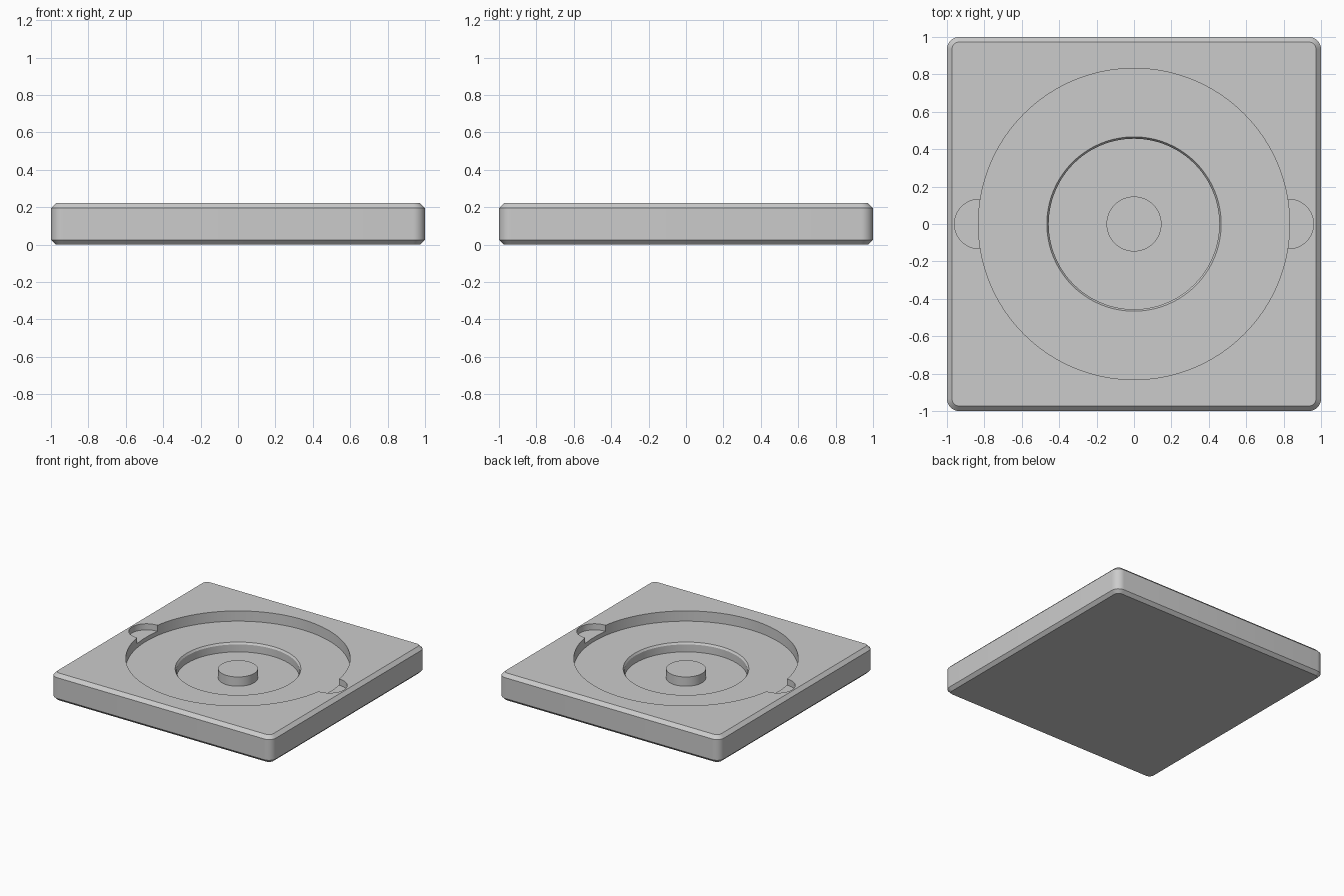
import bpy, bmesh, math

TOP, RECESS, FLOOR, NOTCH = 0.222, 0.138, 0.062, 0.172

old = bpy.data.objects.get("Cube")
if old:
    bpy.data.objects.remove(old)

grey = bpy.data.materials.new("plain grey")
grey.use_nodes = True
colour = (0.6, 0.6, 0.6, 1)
grey.diffuse_color = colour
grey.node_tree.nodes["Principled BSDF"].inputs["Base Color"].default_value = colour


def make_object(name, bm):
    bmesh.ops.recalc_face_normals(bm, faces=bm.faces)
    mesh = bpy.data.meshes.new(name)
    bm.to_mesh(mesh)
    bm.free()
    mesh.materials.append(grey)
    ob = bpy.data.objects.new(name, mesh)
    bpy.context.collection.objects.link(ob)
    return ob


def loft(name, rings):
    """Join stacked rings of equal length and cap both ends."""
    bm = bmesh.new()
    loops = [[bm.verts.new(p) for p in ring] for ring in rings]
    n = len(loops[0])
    for a, b in zip(loops, loops[1:]):
        for i in range(n):
            j = (i + 1) % n
            bm.faces.new((a[i], a[j], b[j], b[i]))
    bm.faces.new(loops[0])
    bm.faces.new(loops[-1])
    return make_object(name, bm)


def circle(r, z, n, cx=0):
    return [(cx + r * math.cos(math.tau * i / n), r * math.sin(math.tau * i / n), z)
            for i in range(n)]


def rounded_square(half, r, z, steps=8):
    pts = []
    for k in range(4):
        sx, sy = ((1, 1), (-1, 1), (-1, -1), (1, -1))[k]
        for i in range(steps + 1):
            a = math.pi / 2 * (k + i / steps)
            pts.append((sx * (half - r) + r * math.cos(a),
                        sy * (half - r) + r * math.sin(a), z))
    return pts


def cut(target, cutter):
    cutter.hide_render = True
    mod = target.modifiers.new("cut", 'BOOLEAN')
    mod.operation, mod.solver, mod.object = 'DIFFERENCE', 'EXACT', cutter
    bpy.context.view_layer.objects.active = target
    bpy.ops.object.modifier_apply(modifier=mod.name)
    bpy.data.objects.remove(cutter)


# Square block with rounded corners and chamfered top and bottom edges
tray = loft("tray", [rounded_square(h, r, z) for h, r, z in (
    (0.975, 0.04, 0), (1, 0.065, 0.025), (1, 0.065, TOP - 0.027), (0.973, 0.038, TOP))])

# Stepped round recess, leaving a round post standing in the middle
profile = ((0.147, RECESS), (0.147, FLOOR), (0.456, FLOOR), (0.456, RECESS - 0.015),
           (0.466, RECESS), (0.832, RECESS), (0.832, TOP + 0.1))
cut(tray, loft("recess_cutter", [circle(r, z, 128) for r, z in profile]))

# Finger notches at both sides of the recess
for side in (-1, 1):
    cut(tray, loft("notch_cutter", [circle(0.132, z, 64, side * 0.828)
                                    for z in (NOTCH, TOP + 0.1)]))

bpy.ops.object.select_all(action='DESELECT')
tray.select_set(True)
bpy.context.view_layer.objects.active = tray
bpy.ops.object.shade_smooth_by_angle(angle=math.radians(25))
